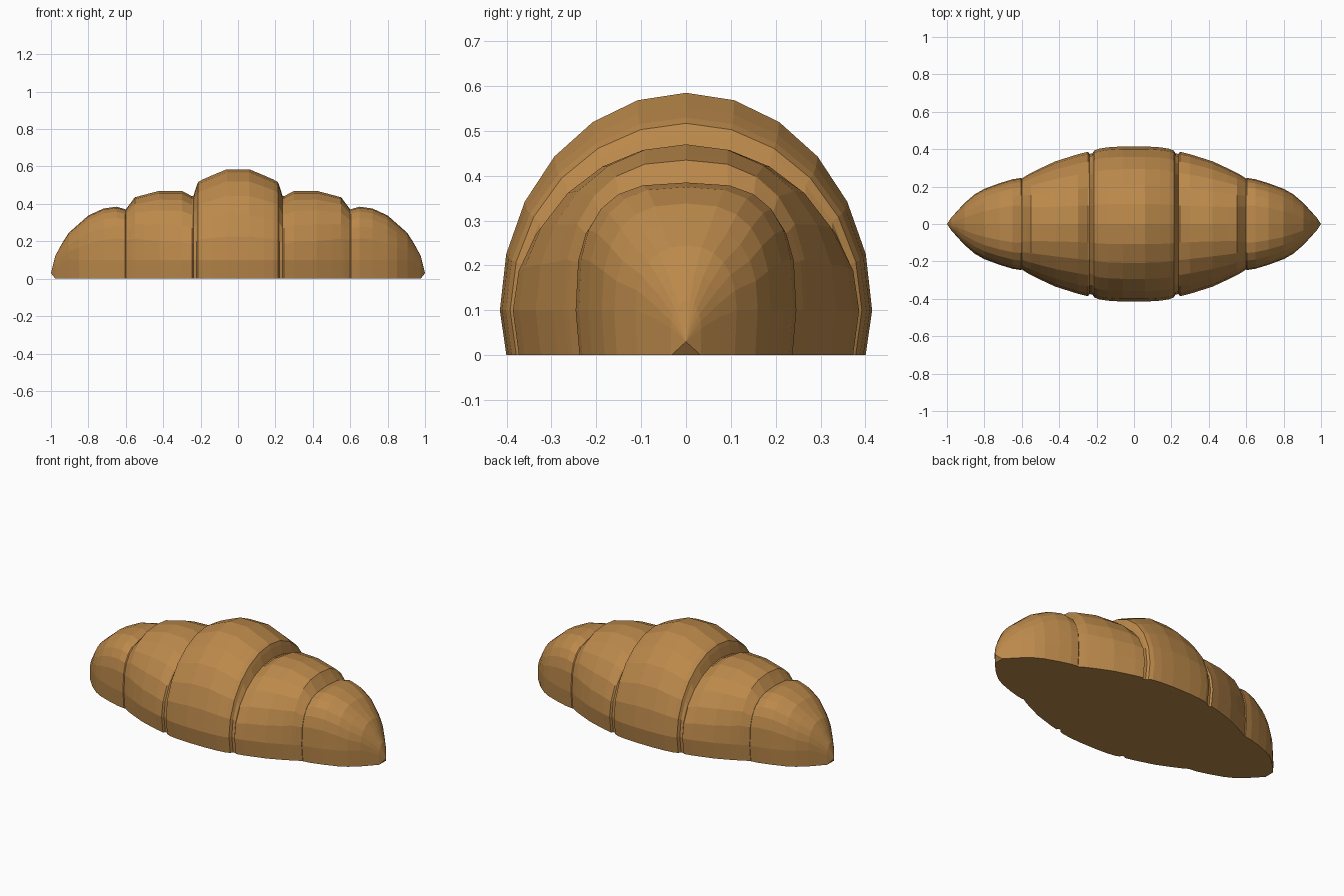
import bpy, bmesh, math

if "Cube" in bpy.data.objects:
    bpy.data.objects.remove(bpy.data.objects["Cube"])

crust = bpy.data.materials.new("golden crust")
crust.diffuse_color = (0.50, 0.25, 0.07, 1)
crust.use_nodes = True
crust.node_tree.nodes["Principled BSDF"].inputs["Base Color"].default_value = crust.diffuse_color


def section(x, w, top, n=2.0, zc=0.1, zb=0.0):
    """Arched cross-section: superellipse above zc, tucked in to a flat base."""
    pts = [(x, w * 0.965, zb)]
    for i in range(13):
        a = math.radians(15 * i)
        c, s = math.cos(a), max(0.0, math.sin(a))
        y = math.copysign(w * abs(c) ** (2 / n), c)
        pts.append((x, y, zc + (top - zc) * s ** (2 / n)))
    pts.append((x, -w * 0.965, zb))
    return pts


def loft(name, rings):
    """Skin the sections into a roll, mirrored to the other half."""
    bm = bmesh.new()
    rows = [[bm.verts.new(p) for p in section(*r)] for r in rings]
    for a, b in zip(rows, rows[1:]):
        k = len(a)
        for i in range(k):
            j = (i + 1) % k
            bm.faces.new((a[i], b[i], b[j], a[j]))
    bmesh.ops.remove_doubles(bm, verts=bm.verts, dist=0.0005)
    bmesh.ops.recalc_face_normals(bm, faces=bm.faces)
    # make sure the base looks down
    base = min(bm.faces, key=lambda f: f.calc_center_median().z)
    if base.normal.z > 0:
        bmesh.ops.reverse_faces(bm, faces=bm.faces)
    me = bpy.data.meshes.new(name)
    bm.to_mesh(me)
    bm.free()
    me.materials.append(crust)
    ob = bpy.data.objects.new(name, me)
    bpy.context.collection.objects.link(ob)
    ob.modifiers.new("mirror", "MIRROR").use_axis[0] = True
    return ob


# fat centre roll, falling into a groove
loft("centre_roll", [
    (0.0, 0.415, 0.585), (0.06, 0.415, 0.585), (0.14, 0.41, 0.552),
    (0.19, 0.402, 0.53), (0.213, 0.392, 0.517), (0.222, 0.377, 0.495),
    (0.238, 0.375, 0.443)])

# middle rolls, left and right
loft("middle_rolls", [
    (0.238, 0.375, 0.443), (0.246, 0.386, 0.441), (0.30, 0.373, 0.47),
    (0.42, 0.335, 0.47, 2.1), (0.50, 0.298, 0.449, 2.3),
    (0.552, 0.272, 0.435, 2.5), (0.57, 0.262, 0.41, 2.6),
    (0.60, 0.243, 0.37, 2.9)])

# end rolls curving down to pointed tips
loft("end_rolls", [
    (0.60, 0.243, 0.37, 2.9), (0.605, 0.246, 0.372, 3), (0.65, 0.239, 0.385, 3),
    (0.72, 0.218, 0.375, 2.9), (0.80, 0.188, 0.338, 2.7),
    (0.85, 0.16, 0.294, 2.5), (0.905, 0.113, 0.245, 2.3),
    (0.94, 0.075, 0.19, 2.1, 0.085), (0.977, 0.034, 0.122, 2.0, 0.06),
    (1.0, 0.0, 0.03, 2.0, 0.03, 0.03)])
